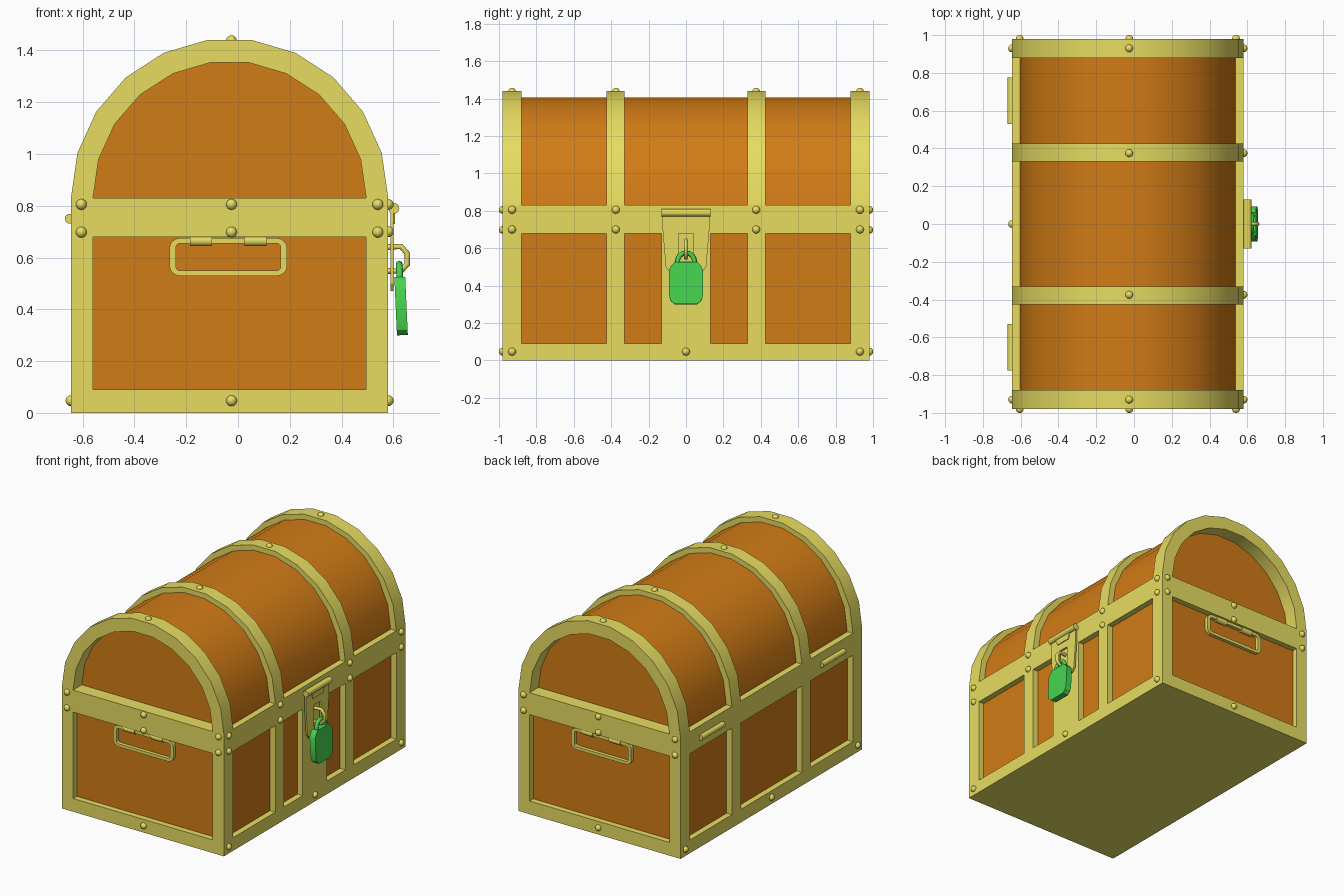
import bpy, bmesh
from math import sin, cos, pi
from mathutils import Matrix, Vector

if "Cube" in bpy.data.objects:
    bpy.data.objects.remove(bpy.data.objects["Cube"])


def material(name, rgb):
    m = bpy.data.materials.new(name)
    m.diffuse_color = (*rgb, 1)
    m.use_nodes = True
    m.node_tree.nodes["Principled BSDF"].inputs["Base Color"].default_value = m.diffuse_color
    return m


GOLD = material("brass", (0.80, 0.72, 0.12))
WOOD = material("wood", (0.64, 0.20, 0.008))
GREEN = material("green_metal", (0.06, 0.66, 0.08))
CX = -0.0325                      # middle of the chest body in x
X0, X1, Y1 = -0.645, 0.58, 0.98   # outer faces of the metal frame
RIM = 0.83                        # height where the arched lid starts


def add(name, bm, mat, smooth=None):
    bmesh.ops.recalc_face_normals(bm, faces=bm.faces)
    me = bpy.data.meshes.new(name)
    bm.to_mesh(me)
    bm.free()
    me.materials.append(mat)
    ob = bpy.data.objects.new(name, me)
    bpy.context.collection.objects.link(ob)
    if smooth:
        bpy.ops.object.select_all(action='DESELECT')
        ob.select_set(True)
        bpy.context.view_layer.objects.active = ob
        bpy.ops.object.shade_smooth_by_angle(angle=smooth)
    return ob


def boxes(name, mat, ranges):
    """One object from boxes given as (x0, x1, y0, y1, z0, z1)."""
    bm = bmesh.new()
    for x0, x1, y0, y1, z0, z1 in ranges:
        size = Matrix.Diagonal((x1 - x0, y1 - y0, z1 - z0, 1))
        mid = Matrix.Translation(((x0 + x1) / 2, (y0 + y1) / 2, (z0 + z1) / 2))
        bmesh.ops.create_cube(bm, size=1, matrix=mid @ size)
    return add(name, bm, mat)


def prism(name, mat, pts, a, b, axis='Y', smooth=None):
    """Extrude an xz (axis Y) or yz (axis X) outline from a to b."""
    bm = bmesh.new()
    at = lambda u, v, d: (u, d, v) if axis == 'Y' else (d, u, v)
    face = bm.faces.new([bm.verts.new(at(u, v, a)) for u, v in pts])
    ext = bmesh.ops.extrude_face_region(bm, geom=[face])['geom']
    move = Vector(at(0, 0, b - a))
    bmesh.ops.translate(bm, vec=move, verts=[g for g in ext if isinstance(g, bmesh.types.BMVert)])
    return add(name, bm, mat, smooth)


def rods(name, mat, items, r, axis='Y'):
    """Cylinders given by centre and length along one axis."""
    bm = bmesh.new()
    turn = Matrix.Rotation(pi / 2, 4, 'X' if axis == 'Y' else 'Y')
    for centre, length in items:
        bmesh.ops.create_cone(bm, cap_ends=True, segments=16, radius1=r, radius2=r,
                              depth=length, matrix=Matrix.Translation(centre) @ turn)
    return add(name, bm, mat, 0.6)


def tube(name, mat, pts, r):
    cu = bpy.data.curves.new(name, 'CURVE')
    cu.dimensions = '3D'
    cu.bevel_depth, cu.bevel_resolution, cu.use_fill_caps = r, 2, True
    sp = cu.splines.new('POLY')
    sp.points.add(len(pts) - 1)
    for p, co in zip(sp.points, pts):
        p.co = (*co, 1)
    cu.materials.append(mat)
    ob = bpy.data.objects.new(name, cu)
    bpy.context.collection.objects.link(ob)
    return ob


def round_rect(cx, cz, w, h, r, n=4):
    pts = []
    for k, (sx, sz) in enumerate(((1, 1), (-1, 1), (-1, -1), (1, -1))):
        for i in range(n + 1):
            t = (k + i / n) * pi / 2
            pts.append((cx + sx * (w / 2 - r) + r * cos(t), cz + sz * (h / 2 - r) + r * sin(t)))
    return pts


def flat_ring(name, mat, outer, inner, y0, y1):
    """Closed flat band between two matching outlines."""
    bm = bmesh.new()
    loops = [[bm.verts.new((x, y, z)) for x, z in pts]
             for pts, y in ((outer, y0), (outer, y1), (inner, y1), (inner, y0))]
    n = len(outer)
    for k in range(4):
        a, b = loops[k], loops[(k + 1) % 4]
        for i in range(n):
            j = (i + 1) % n
            bm.faces.new((a[i], a[j], b[j], b[i]))
    return add(name, bm, mat, 0.5)


def arch(rx, rz, n=11):
    return [(CX + rx * cos(pi * i / n), RIM + rz * sin(pi * i / n)) for i in range(n + 1)]


# Wooden body and arched lid, recessed behind the frame (lid ends set deeper)
boxes("wood_body", WOOD, [(X0 + 0.04, X1 - 0.04, -0.94, 0.94, 0.05, 0.75)])
prism("wood_lid", WOOD, arch(0.57, 0.581), -0.885, 0.885, smooth=0.5)

# Base slab, rim band and corner posts
boxes("base", GOLD, [(X0, X1, -Y1, Y1, 0, 0.09)])
boxes("rim_band", GOLD, [(X0, X1, -Y1, Y1, 0.68, RIM)])
boxes("corner_posts", GOLD, [(x, x + 0.085, y, y + 0.1, 0.09, 0.68)
                             for x in (X0, X1 - 0.085) for y in (-Y1, Y1 - 0.1)])

# Flat posts on the long sides, plus the wide lock post
boxes("side_posts", GOLD, [(x, x + 0.05, y, y + 0.095, 0.09, 0.68)
                           for x in (X0, X1 - 0.05) for y in (-0.425, 0.33)])
boxes("lock_post", GOLD, [(X1 - 0.05, X1, -0.13, 0.13, 0.09, 0.68)])

# Arched lid straps
for i, (a, b) in enumerate(((-Y1, -0.88), (-0.425, -0.33), (0.33, 0.425), (0.88, Y1))):
    prism(f"lid_strap_{i + 1}", GOLD,
          arch(0.6125, 0.616) + arch(0.5275, 0.528)[::-1], a, b, smooth=0.5)

# Rivets on all faces
spots = [(CX + 0.007, y, 1.437) for y in (-0.93, -0.375, 0.375, 0.93)]
spots += [(X1, y, z) for y in (-0.93, -0.375, 0.375, 0.93) for z in (0.70, 0.805)]
spots += [(x, y, 0.047) for x in (X0, X1) for y in (-0.93, 0, 0.93)]
for y in (-Y1, Y1):
    spots += [(x, y, z) for x in (-0.605, -0.025, 0.54) for z in (0.698, 0.805)]
    spots.append((-0.025, y, 0.047))
bm = bmesh.new()
for s in spots:
    bmesh.ops.create_uvsphere(bm, u_segments=12, v_segments=8, radius=0.021,
                              matrix=Matrix.Translation(s))
add("rivets", bm, GOLD, 0.8)

# Carrying handles and their clips on both ends
for side, label in ((-1, "front"), (1, "back")):
    y = side * 0.958
    flat_ring(f"{label}_handle", GOLD, round_rect(-0.0375, 0.602, 0.455, 0.146, 0.04),
              round_rect(-0.0375, 0.602, 0.405, 0.104, 0.015), y - 0.012, y + 0.012)
    rods(f"{label}_handle_clips", GOLD,
         [((x, y, 0.664), 0.085) for x in (-0.1425, 0.0675)], 0.02, 'X')

# Lid hinges on the back and hasp hinge on the lock side
rods("lid_hinges", GOLD, [((-0.65, y, 0.75), 0.245) for y in (-0.6525, 0.6525)], 0.019)
rods("hasp_hinge", GOLD, [((0.602, 0, 0.79), 0.26)], 0.021)

# Slotted hasp plate, mirrored halves
half = [(0, 0.79), (0.125, 0.79), (0.125, 0.70), (0.108, 0.50), (0.085, 0.47), (0, 0.47),
        (0, 0.53), (0.04, 0.53), (0.04, 0.68), (0, 0.68)]
hasp = prism("hasp_plate", GOLD, half, 0.589, 0.601, 'X')
mirror = hasp.modifiers.new("mirror", 'MIRROR')
mirror.use_axis = (False, True, False)
prism("hasp_tab", GOLD, [(-0.07, 0.775), (0.07, 0.775), (0.055, 0.73), (-0.055, 0.73)],
      0.595, 0.607, 'X')

# Staple through the slot
tube("staple", GOLD, [(x, 0, z) for x, z in ((0.57, 0.64), (0.63, 0.643), (0.654, 0.615),
                                             (0.654, 0.575), (0.63, 0.548), (0.57, 0.548))], 0.011)

# Padlock body and shackle, hanging with a slight tilt
side = [(0.06, 0.005), (0.08, -0.015), (0.092, -0.04), (0.092, -0.165), (0.083, -0.20),
        (0.06, -0.22)]
lock = prism("padlock_body", GREEN, side + [(-y, z) for y, z in side[::-1]], -0.021, 0.021, 'X',
             smooth=0.6)
bow = [(0, 0.045, -0.03)] + [(0, 0.045 * cos(pi * i / 8), 0.010 + 0.045 * sin(pi * i / 8))
                             for i in range(9)] + [(0, -0.045, -0.03)]
shackle = tube("padlock_shackle", GREEN, bow, 0.013)
for ob in (lock, shackle):
    ob.location = (0.625, 0, 0.52)
    ob.rotation_euler.y = -0.045
